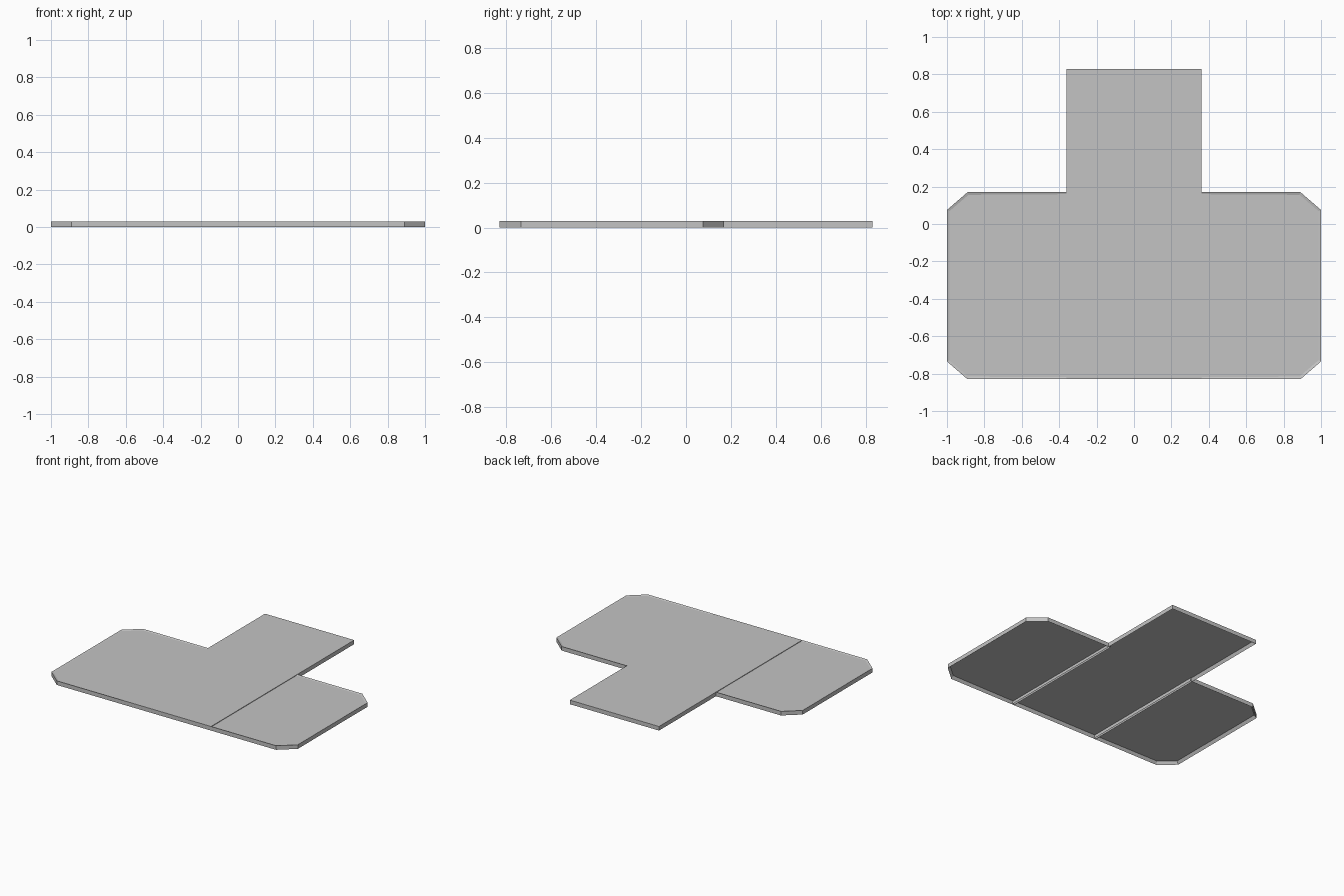
import bpy
import bmesh

cube = bpy.data.objects.get("Cube")
if cube:
    bpy.data.objects.remove(cube, do_unlink=True)

GREY = (0.55, 0.55, 0.55, 1.0)
HEIGHT, RIM = 0.03, 0.015
SEAM, FRONT, BACK, SHOULDER = 0.362, -0.83, 0.83, 0.17

# Single matte grey for every part
grey = bpy.data.materials.new("plain grey")
grey.use_nodes = True
grey.diffuse_color = GREY
grey.node_tree.nodes["Principled BSDF"].inputs["Base Color"].default_value = GREY


def panel(name, outline, top_recess, bottom_recess):
    """Thin slab with a rim left around its recessed top and hollow underside."""
    bm = bmesh.new()
    base = bm.faces.new([bm.verts.new((x, y, 0)) for x, y in outline])
    walls = bmesh.ops.extrude_face_region(bm, geom=[base], use_keep_orig=True)
    for v in walls["geom"]:
        if isinstance(v, bmesh.types.BMVert):
            v.co.z = HEIGHT
    bmesh.ops.recalc_face_normals(bm, faces=bm.faces)
    caps = [f for f in bm.faces if abs(f.normal.z) > 0.9]
    for cap in caps:
        up = cap.normal.z > 0
        shift = -top_recess if up else bottom_recess
        if shift:
            bmesh.ops.inset_individual(bm, faces=[cap], thickness=RIM)
            for v in cap.verts:
                v.co.z += shift
    mesh = bpy.data.meshes.new(name)
    bm.to_mesh(mesh)
    bm.free()
    mesh.materials.append(grey)
    obj = bpy.data.objects.new(name, mesh)
    bpy.context.collection.objects.link(obj)


# Long centre panel, flush on top and hollow below
panel("centre_panel",
      [(-SEAM, FRONT), (SEAM, FRONT), (SEAM, BACK), (-SEAM, BACK)],
      0, 0.023)

# Side panels with clipped outer corners, sharing the centre panel's side wall
inner, clip_x, clip_y = SEAM - RIM, 0.11, 0.095
for name, side in (("left_panel", 1), ("right_panel", -1)):
    outline = [(inner, FRONT), (1 - clip_x, FRONT), (1, FRONT + clip_y),
               (1, SHOULDER - clip_y), (1 - clip_x, SHOULDER), (inner, SHOULDER)]
    panel(name, [(side * x, y) for x, y in outline], 0.004, 0.021)
